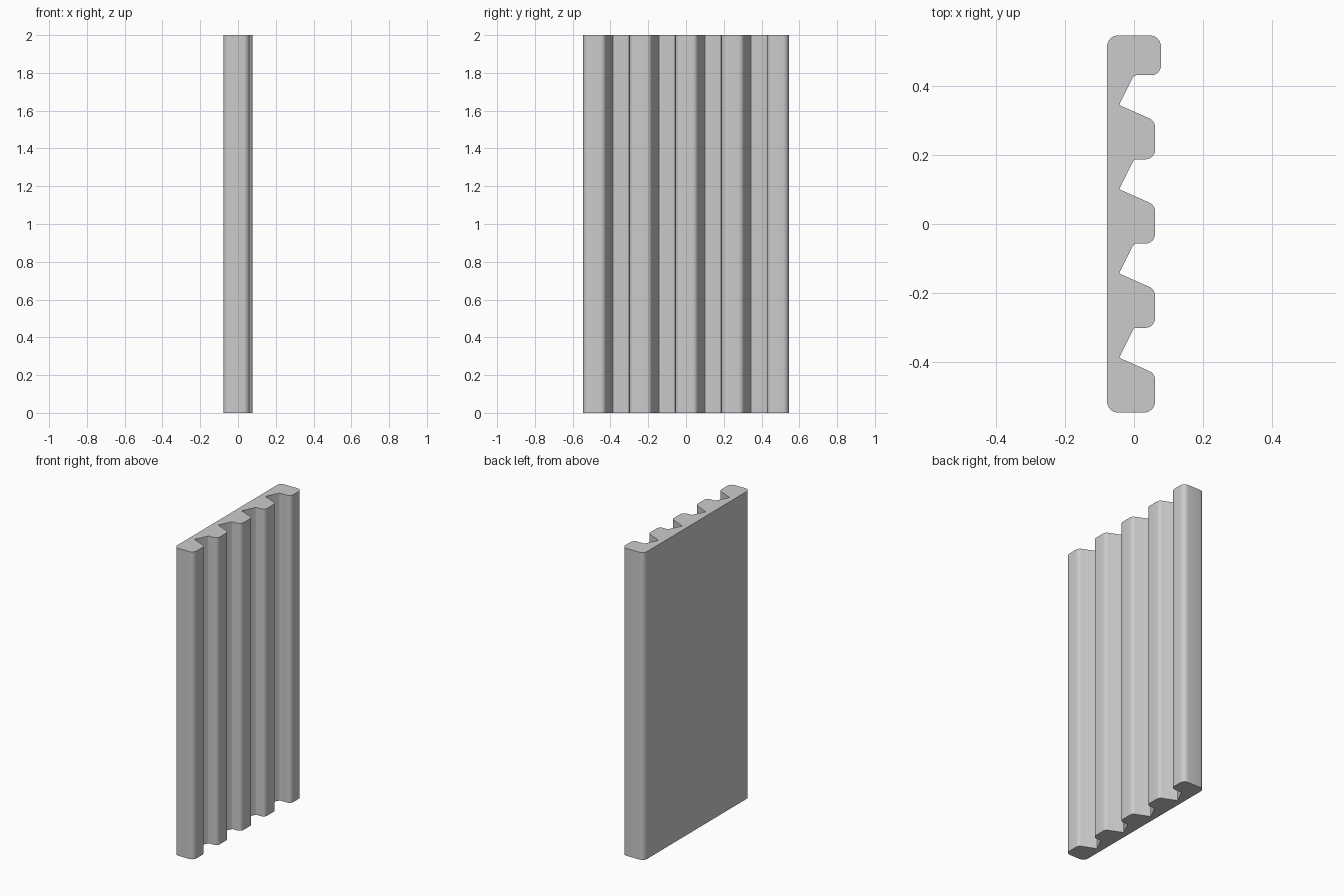
import bpy, bmesh, math
from mathutils import Vector

if "Cube" in bpy.data.objects:
    bpy.data.objects.remove(bpy.data.objects["Cube"])

HEIGHT, PITCH = 2.0, 0.2435
BACK, FACE, LIP = -0.078, 0.061, 0.078
HALF = 0.545


def rounded(corners, steps=6):
    """Replace each (x, y, radius) corner with a tangent arc."""
    pts = []
    n = len(corners)
    for i, (x, y, r) in enumerate(corners):
        p = Vector((x, y))
        a = (Vector(corners[i - 1][:2]) - p).normalized()
        b = (Vector(corners[(i + 1) % n][:2]) - p).normalized()
        half = a.angle(b) / 2
        centre = p + (a + b).normalized() * (r / math.sin(half))
        start = p + a * (r / math.tan(half)) - centre
        sweep = (p + b * (r / math.tan(half)) - centre).angle_signed(start)
        for k in range(steps + 1):
            t = sweep * k / steps
            c, s = math.cos(t), math.sin(t)
            pts.append(centre + Vector((c * start.x - s * start.y,
                                        s * start.x + c * start.y)))
    return pts


# Cross-section: flat back, deeper end lip, four notches and ribs
corners = [(BACK, -HALF, 0.032), (BACK, HALF, 0.032),
           (LIP, HALF, 0.032), (LIP, 0.430, 0.028)]
for i in range(4):
    d = -PITCH * i
    corners += [(0.0, 0.430 + d, 0.01), (-0.043, 0.344 + d, 0.004),
                (FACE, 0.298 + d, 0.028)]
    if i < 3:
        corners.append((FACE, 0.187 + d, 0.028))
corners.append((FACE, -HALF, 0.032))

# Ribbed panel: extrude the section upwards
bm = bmesh.new()
base = bm.faces.new([bm.verts.new((p.x, p.y, 0)) for p in rounded(corners)])
top = bmesh.ops.extrude_face_region(bm, geom=[base], use_keep_orig=True)
bmesh.ops.translate(bm, vec=(0, 0, HEIGHT),
                    verts=[v for v in top["geom"] if isinstance(v, bmesh.types.BMVert)])
bmesh.ops.recalc_face_normals(bm, faces=bm.faces)
mesh = bpy.data.meshes.new("ribbed_panel")
bm.to_mesh(mesh)
bm.free()
panel = bpy.data.objects.new("ribbed_panel", mesh)
bpy.context.collection.objects.link(panel)

grey = bpy.data.materials.new("light_grey")
grey.diffuse_color = (0.6, 0.6, 0.6, 1)
grey.use_nodes = True
grey.node_tree.nodes["Principled BSDF"].inputs["Base Color"].default_value = grey.diffuse_color
mesh.materials.append(grey)

# Smooth rounded corners, crisp end faces
bpy.context.view_layer.objects.active = panel
panel.select_set(True)
bpy.ops.object.shade_smooth_by_angle(angle=math.radians(30))
